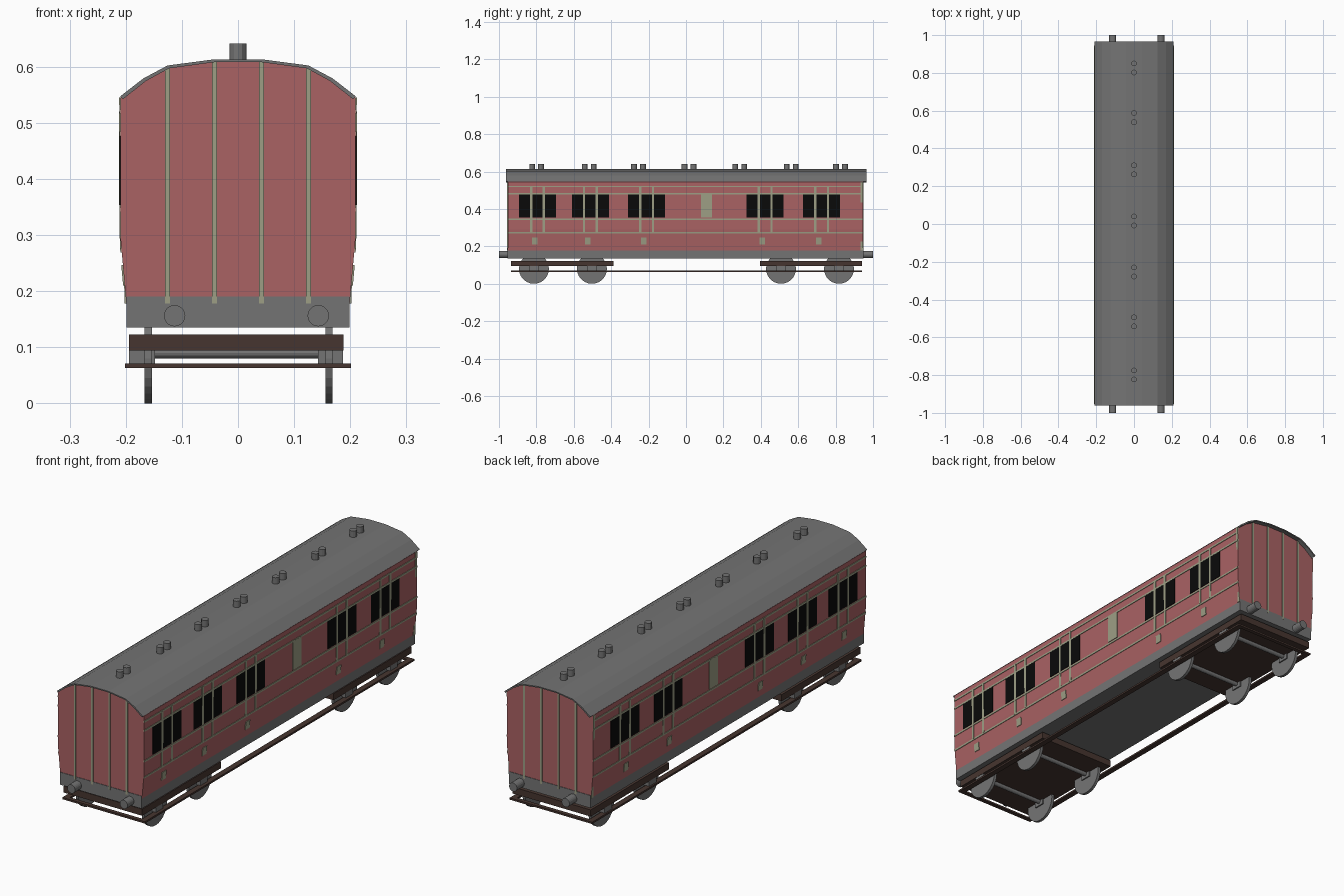
import bpy, bmesh, math

if "Cube" in bpy.data.objects:
    bpy.data.objects.remove(bpy.data.objects["Cube"])


def mat(name, rgb):
    m = bpy.data.materials.new(name)
    m.diffuse_color = (*rgb, 1)
    m.use_nodes = True
    m.node_tree.nodes["Principled BSDF"].inputs["Base Color"].default_value = m.diffuse_color
    return m


RED = mat("faded red", (0.40, 0.122, 0.127))
GREY = mat("mid grey", (0.175, 0.175, 0.175))
CREAM = mat("dull cream", (0.34, 0.345, 0.235))
BROWN = mat("dark brown", (0.062, 0.036, 0.029))
BLACK = mat("window black", (0.003, 0.003, 0.003))


def finish(bm, name, m):
    bmesh.ops.recalc_face_normals(bm, faces=bm.faces)
    me = bpy.data.meshes.new(name)
    bm.to_mesh(me)
    bm.free()
    me.materials.append(m)
    ob = bpy.data.objects.new(name, me)
    bpy.context.collection.objects.link(ob)
    return ob


def add_prism(bm, a, b):
    """Closed solid between two matching loops of points."""
    va, vb = [bm.verts.new(p) for p in a], [bm.verts.new(p) for p in b]
    bm.faces.new(va)
    bm.faces.new(vb[::-1])
    n = len(a)
    for i in range(n):
        bm.faces.new((va[i], vb[i], vb[(i + 1) % n], va[(i + 1) % n]))


def extrude_y(name, profile, y0, y1, m):
    bm = bmesh.new()
    add_prism(bm, [(x, y0, z) for x, z in profile], [(x, y1, z) for x, z in profile])
    return finish(bm, name, m)


def boxes(name, items, m):
    """Each item is x0, x1, y0, y1, z0, z1."""
    bm = bmesh.new()
    for x0, x1, y0, y1, z0, z1 in items:
        loop = lambda z: [(x0, y0, z), (x1, y0, z), (x1, y1, z), (x0, y1, z)]
        add_prism(bm, loop(z0), loop(z1))
    return finish(bm, name, m)


def cylinders(name, centres, r, length, axis, n, m):
    bm = bmesh.new()
    for c in centres:
        def ring(t):
            pts = []
            for i in range(n):
                a = 2 * math.pi * i / n
                u, v = r * math.cos(a), r * math.sin(a)
                d = {"x": (t, u, v), "y": (u, t, v), "z": (u, v, t)}[axis]
                pts.append(tuple(c[k] + d[k] for k in range(3)))
            return pts
        add_prism(bm, ring(-length / 2), ring(length / 2))
    return finish(bm, name, m)


def side_x(z):
    return 0.199 + 0.010 * min(1, max(0, (z - 0.18) / 0.11))


def side_plates(name, items, out, m):
    """Thin plates following both side walls; items are y0, y1, z0, z1."""
    bm = bmesh.new()
    for s in (-1, 1):
        for y0, y1, z0, z1 in items:
            loop = lambda o: [(s * (side_x(z) + o), y, z) for y, z in
                              ((y0, z0), (y1, z0), (y1, z1), (y0, z1))]
            add_prism(bm, loop(-0.002), loop(out))
    return finish(bm, name, m)


# Body shell and underframe
Y0, Y1 = -0.953, 0.946
half = [(0.199, 0.178), (0.209, 0.29), (0.209, 0.545), (0.168, 0.577), (0.125, 0.600), (0.042, 0.611)]
mirror = lambda pts: pts + [(-x, z) for x, z in reversed(pts)]
extrude_y("body", mirror(half), Y0, Y1, RED)
boxes("underframe", [(-0.199, 0.199, Y0, Y1, 0.135, 0.178)], GREY)
boxes("headstock", [(-0.199, 0.199, Y0 - 0.002, Y0 + 0.01, 0.135, 0.19),
                    (-0.199, 0.199, Y1 - 0.01, Y1 + 0.002, 0.135, 0.19)], GREY)

# Thin faceted roof overhanging the back
arc = mirror(half[2:])
roof = [(x * 1.004, z + 0.002) for x, z in arc] + [(x * 0.98, z - 0.003) for x, z in reversed(arc)]
extrude_y("roof", roof, -0.962, 0.966, GREY)

# Roof ventilators in pairs
vents = [(0, y, 0.625) for c in (0.826, 0.563, 0.287, 0.016, -0.254, -0.518, -0.799)
         for y in (c - 0.024, c + 0.024)]
cylinders("roof_vents", vents, 0.015, 0.032, "z", 12, GREY)

# Windows in groups of three, divided by door strips
groups = (-0.794, -0.511, -0.211, 0.423, 0.725)
panes = [(c + d - 0.031, c + d + 0.031, 0.353, 0.478) for c in groups for d in (-0.068, 0, 0.068)]
side_plates("windows", panes, 0.002, BLACK)
strips = [(c + d - 0.006, c + d + 0.006, 0.275, 0.52) for c in groups for d in (-0.034, 0.034)]
side_plates("door_strips", strips + [(0.934, 0.946, 0.178, 0.545)], 0.003, CREAM)
side_plates("side_bands", [(Y0, Y1, z - 0.004, z + 0.004) for z in (0.273, 0.345, 0.480, 0.520)], 0.0025, CREAM)
side_plates("cream_panel", [(0.08, 0.139, 0.353, 0.48)], 0.003, CREAM)
side_plates("door_steps", [(c - 0.030, c, 0.210, 0.246) for c in groups], 0.003, CREAM)

# Upright strips on both ends
ends = []
for x in (-0.126, -0.042, 0.042, 0.126):
    top = 0.608 if abs(x) < 0.1 else 0.597
    ends += [(x - 0.0045, x + 0.0045, Y0 - 0.003, Y0 + 0.004, 0.178, top),
             (x - 0.0045, x + 0.0045, Y1 - 0.004, Y1 + 0.003, 0.178, top)]
boxes("end_strips", ends, CREAM)

# Buffers
cylinders("buffers", [(x, y, 0.156) for x in (-0.113, 0.143) for y in (-0.973, 0.973)],
          0.019, 0.054, "y", 20, GREY)

# Bogies: plate, wheels, axles and axle boxes
boxes("bogie_frames", [(-0.194, 0.188, -0.936, -0.388, 0.094, 0.123),
                       (-0.194, 0.188, 0.396, 0.941, 0.094, 0.123)], BROWN)
axles = (-0.813, -0.503, 0.508, 0.818)
cylinders("wheels", [(x, y, 0.08) for y in axles for x in (-0.160, 0.162)], 0.08, 0.013, "x", 28, GREY)
cylinders("axles", [(0.001, y, 0.090) for y in axles], 0.010, 0.30, "x", 12, GREY)
boxes("axle_boxes", [(x0, x1, y - 0.025, y + 0.025, 0.070, 0.096) for y in axles
                     for x0, x1 in ((-0.194, -0.148), (0.143, 0.187))], GREY)

# Running boards forming a loop around the bogies
boxes("running_boards", [(-0.201, -0.176, -0.936, 0.941, 0.063, 0.071),
                         (0.176, 0.201, -0.936, 0.941, 0.063, 0.071),
                         (-0.176, 0.176, -0.936, -0.918, 0.063, 0.071),
                         (-0.176, 0.176, 0.923, 0.941, 0.063, 0.071)], BROWN)
